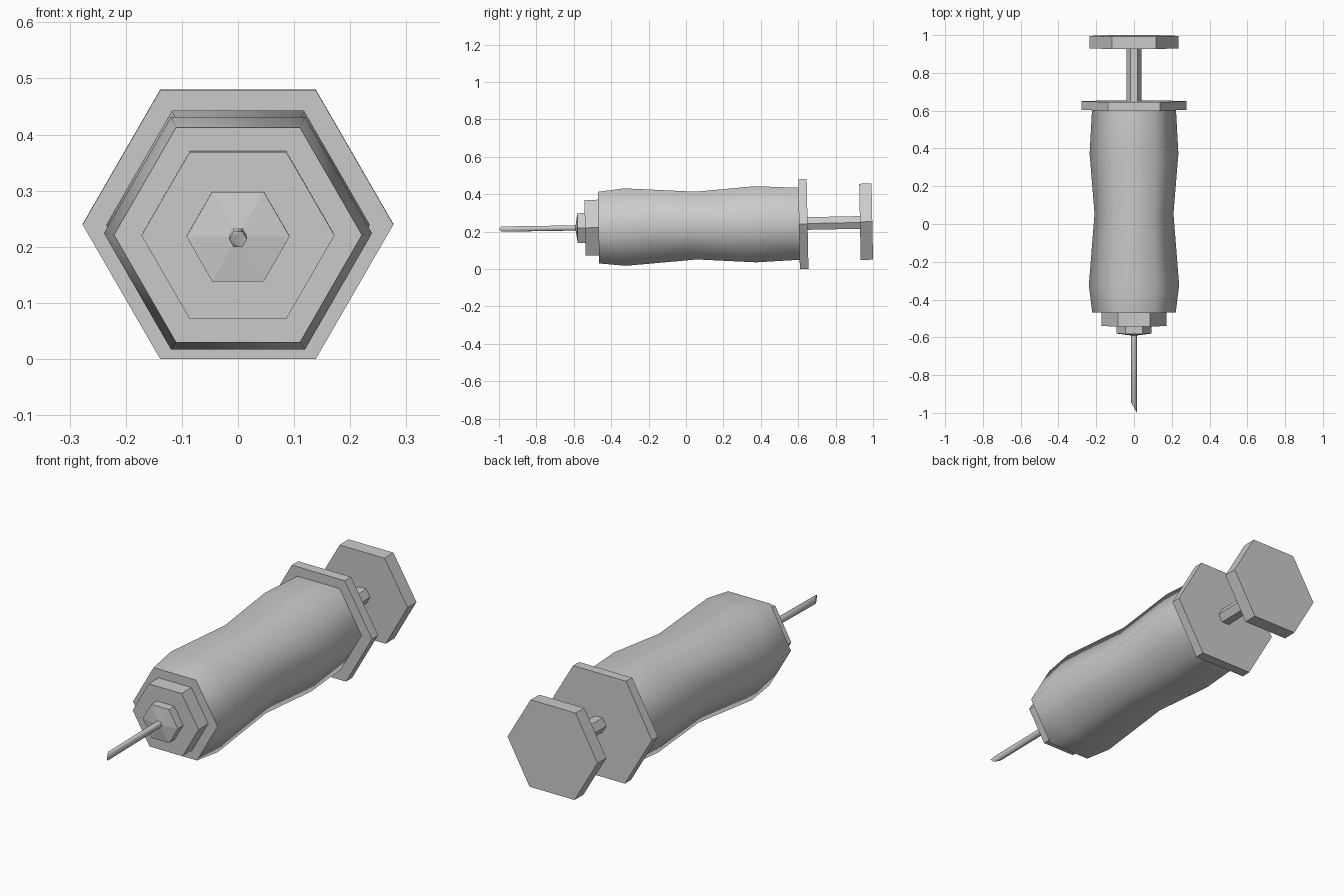
import bpy, math

if "Cube" in bpy.data.objects:
    bpy.data.objects.remove(bpy.data.objects["Cube"])

TILT = 0.02  # the whole syringe leans up slightly towards the back


def hex_loft(name, rings, smooth=False, slant=0.0):
    """Capped hexagonal loft along y; rings = (y, radius, centre z). Slant bevels the first ring."""
    verts, faces = [], []
    for i, (y, r, cz) in enumerate(rings):
        for k in range(6):
            a = math.radians(60 * k)
            x, up = r * math.cos(a), r * math.sin(a)
            dy = -slant * x / r if i == 0 else 0
            verts.append((x, y - TILT * up + dy, cz + up))
    for i in range(len(rings) - 1):
        for k in range(6):
            a, b = i * 6 + k, i * 6 + (k + 1) % 6
            faces.append((a, b, b + 6, a + 6))
    n = len(verts)
    faces.append(tuple(reversed(range(6))))
    faces.append(tuple(range(n - 6, n)))
    # sides are wound inwards for a +y sweep of this ring order, so flip as needed
    faces = [tuple(reversed(f)) for f in faces[:-2]] + [tuple(range(6)), tuple(reversed(range(n - 6, n)))]
    faces = [tuple(f) for f in faces]
    me = bpy.data.meshes.new(name)
    me.from_pydata(verts, [], faces)
    ob = bpy.data.objects.new(name, me)
    bpy.context.collection.objects.link(ob)
    if smooth:
        bpy.ops.object.select_all(action='DESELECT')
        ob.select_set(True)
        bpy.context.view_layer.objects.active = ob
        bpy.ops.object.shade_smooth_by_angle(angle=math.radians(65))
    return ob


# waisted barrel
hex_loft("barrel", [(-0.468, 0.221, 0.221), (-0.325, 0.239, 0.224), (0.055, 0.209, 0.232),
                    (0.372, 0.235, 0.239), (0.61, 0.222, 0.242)], smooth=True)

# finger flange, plunger rod and thumb plate
hex_loft("finger_flange", [(0.604, 0.277, 0.2395), (0.65, 0.277, 0.2405)])
hex_loft("plunger_rod", [(0.64, 0.039, 0.243), (0.94, 0.039, 0.249)])
hex_loft("thumb_plate", [(0.93, 0.235, 0.252), (0.996, 0.235, 0.2533)])

# stepped needle hub with a shallow cone front
hex_loft("hub_base", [(-0.54, 0.172, 0.22), (-0.46, 0.172, 0.2215)])
hex_loft("hub_tip", [(-0.59, 0.017, 0.218), (-0.58, 0.092, 0.218), (-0.53, 0.092, 0.219)])

# needle with bevelled point
hex_loft("needle", [(-0.972, 0.016, 0.2135), (-0.58, 0.016, 0.2195)], smooth=True, slant=0.028)
